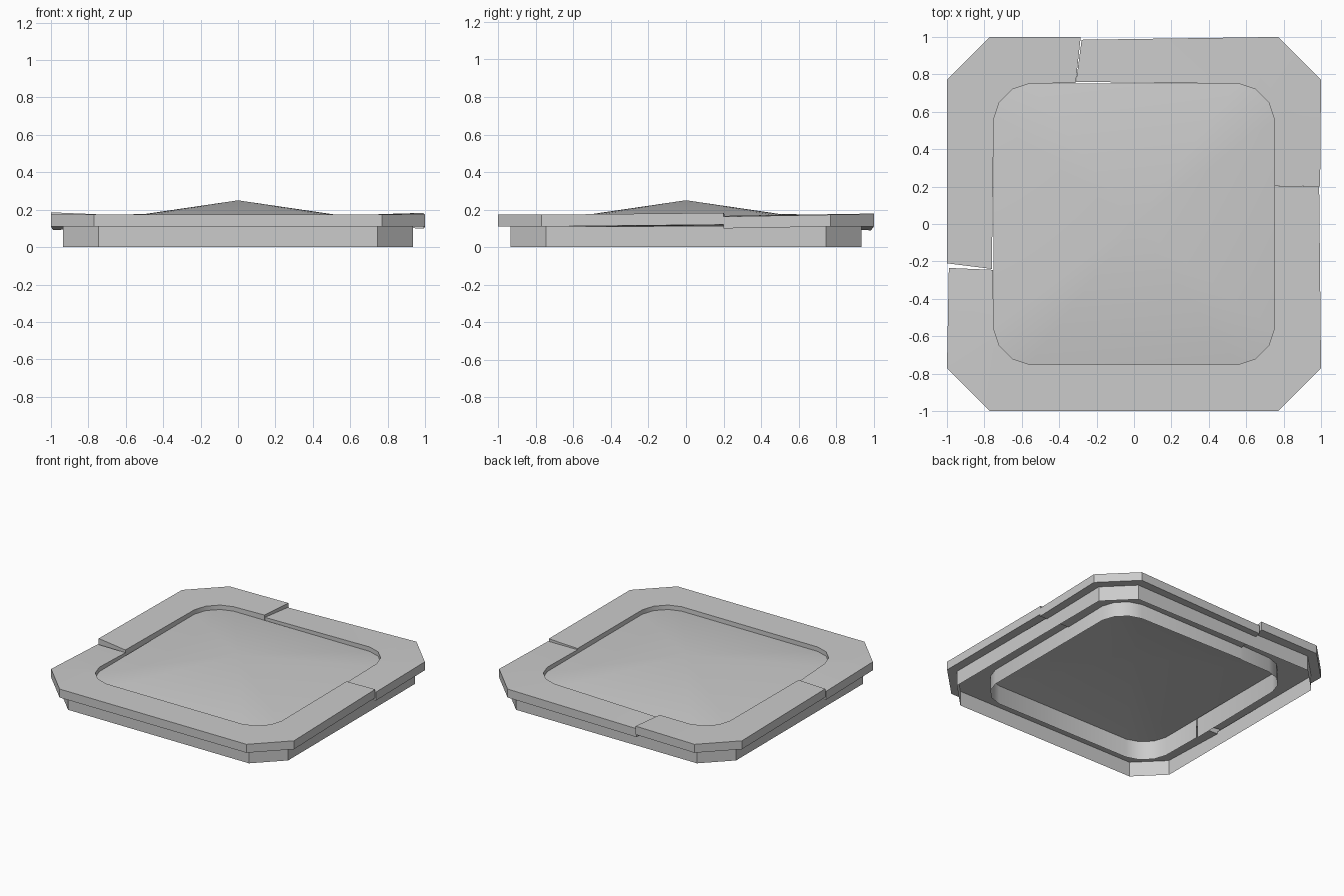
import bpy
import bmesh
from mathutils import Matrix, Vector

cube = bpy.data.objects.get("Cube")
if cube:
    bpy.data.objects.remove(cube, do_unlink=True)

stone = bpy.data.materials.new("pale_grey_stone")
stone.use_nodes = True
GREY = (0.6, 0.6, 0.6, 1)
stone.diffuse_color = GREY
stone.node_tree.nodes["Principled BSDF"].inputs["Base Color"].default_value = GREY

TOP, UNDER, WATER, PEAK = 0.173, 0.11, 0.14, 0.25
# One corner of the plan: outer chamfer points paired with the rounded inner edge
CORNER = [((0.77, -1), (0.56, -0.75)), ((0.77, -1), (0.65, -0.72)),
          ((1, -0.77), (0.72, -0.65)), ((1, -0.77), (0.75, -0.56))]


def finish(name, bm):
    bmesh.ops.remove_doubles(bm, verts=bm.verts, dist=0.0001)
    mesh = bpy.data.meshes.new(name)
    bm.to_mesh(mesh)
    bm.free()
    mesh.materials.append(stone)
    obj = bpy.data.objects.new(name, mesh)
    bpy.context.collection.objects.link(obj)
    bpy.ops.object.select_all(action='DESELECT')
    obj.select_set(True)
    bpy.context.view_layer.objects.active = obj
    bpy.ops.object.shade_smooth_by_angle(angle=0.52)


def corner(quarter):
    """Stations around one corner, turned by quarter turns; no lift."""
    turn = Matrix.Rotation(quarter * 1.5707963, 2)
    return [(turn @ Vector(o), turn @ Vector(i), 0, 0) for o, i in CORNER]


def station_profile(outer, inner, lift_out, lift_in):
    """Pool wall up, across the slab, down its edge and back underneath."""
    return [(*inner, 0), (*inner, TOP + lift_in), (*outer, TOP + lift_out),
            (*outer, UNDER + lift_out), (*inner, UNDER + lift_in)]


def rim_piece(name, stations):
    bm = bmesh.new()
    rows = [[bm.verts.new(p) for p in station_profile(*s)] for s in stations]
    for a, b in zip(rows, rows[1:]):
        for j in range(4):
            bm.faces.new((a[j], a[j + 1], b[j + 1], b[j]))
    # Broken ends
    bm.faces.new(rows[0][:0:-1])
    bm.faces.new(rows[-1][1:])
    finish(name, bm)


# Cracked rim slabs: each end is (outer point, inner point, outer lift, inner lift)
rim_piece("front_rim_slab",
          [((-0.99, -0.235), (-0.755, -0.245), -0.018, -0.014)]
          + corner(-1) + corner(0)
          + [((0.99, 0.2), (0.75, 0.205), 0.01, 0.003)])
rim_piece("back_left_rim_slab",
          [((0.995, 0.2), (0.75, 0.205), -0.01, -0.006)]
          + corner(1)
          + [((-0.28, 0.985), (-0.31, 0.76), -0.02, -0.016)])
rim_piece("back_right_rim_slab",
          [((-0.285, 1), (-0.312, 0.755), 0.006, 0.003)]
          + corner(2)
          + [((-1, -0.21), (-0.76, -0.24), 0.013, 0.003)])

# Shallow peaked basin surface
bm = bmesh.new()
edge = [bm.verts.new((*s[1], WATER)) for k in range(4) for s in corner(k)]
peak = bm.verts.new((0, 0, PEAK))
for a, b in zip(edge, edge[1:] + edge[:1]):
    bm.faces.new((peak, a, b))
finish("basin_surface", bm)

# Chamfered base wall, open underneath
bm = bmesh.new()
plan = []
for k in range(4):
    turn = Matrix.Rotation(k * 1.5707963, 2)
    plan += [turn @ Vector(p) for p in ((0.745, -0.935), (0.935, -0.745))]
low = [bm.verts.new((*p, 0)) for p in plan]
high = [bm.verts.new((*p, UNDER)) for p in plan]
for i in range(len(plan)):
    n = (i + 1) % len(plan)
    bm.faces.new((low[i], low[n], high[n], high[i]))
finish("base_wall", bm)
